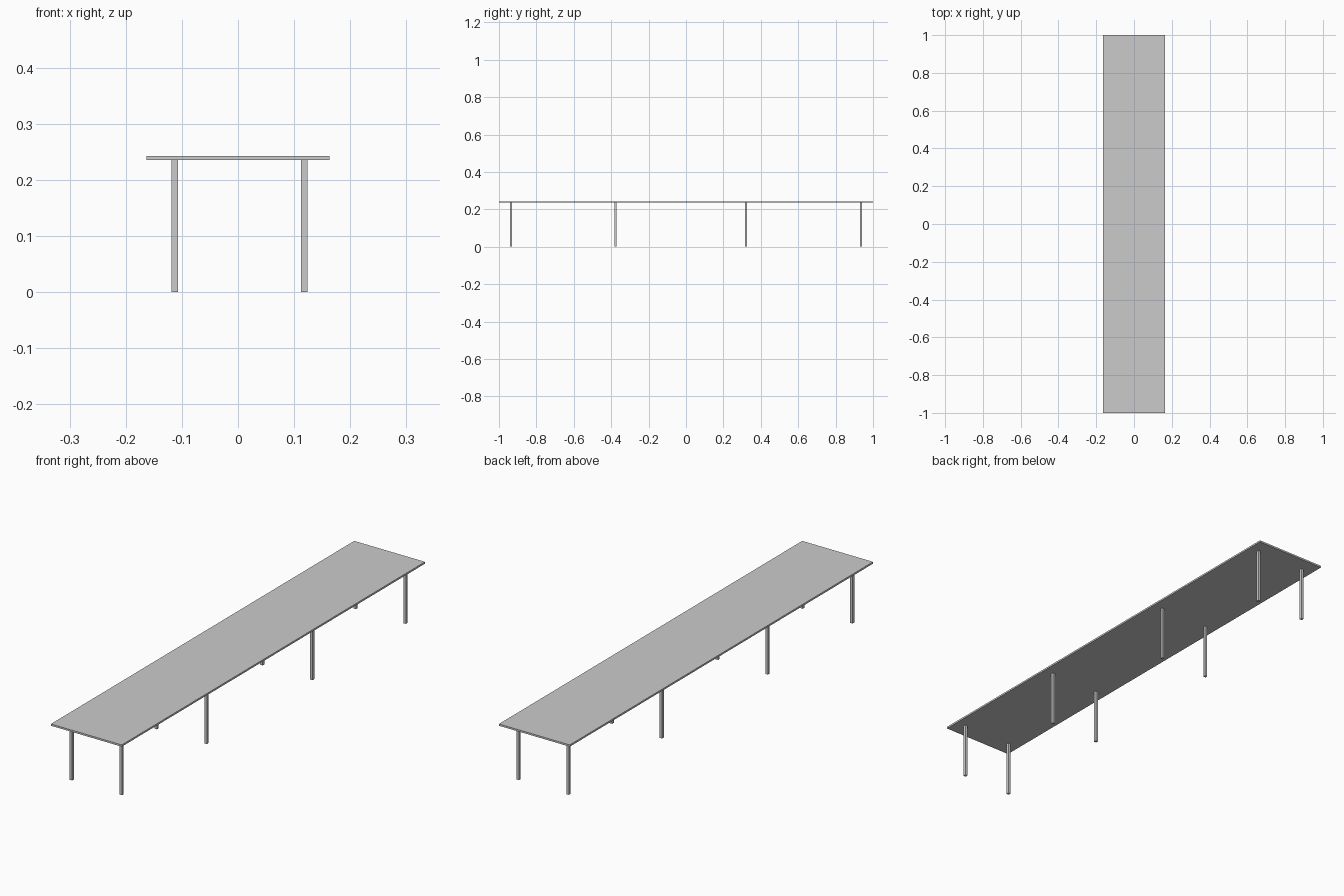
import bpy

if "Cube" in bpy.data.objects:
    bpy.data.objects.remove(bpy.data.objects["Cube"])

def box(name, x, y, z0, z1, sx, sy):
    bpy.ops.mesh.primitive_cube_add(size=1, location=(x, y, (z0 + z1) / 2))
    o = bpy.context.object
    o.name = name
    o.scale = (sx, sy, z1 - z0)
    bpy.ops.object.transform_apply(location=False, rotation=False, scale=True)
    return o

# Thin long top
box("table_top", 0, 0, 0.2355, 0.243, 0.327, 2.0)

# Four pairs of slim square legs
for i, y in enumerate((-0.936, -0.377, 0.321, 0.936)):
    for side, x in (("left", -0.1125), ("right", 0.118)):
        box(f"{side}_leg_{i + 1}", x, y, 0, 0.2355, 0.0115, 0.0115)
